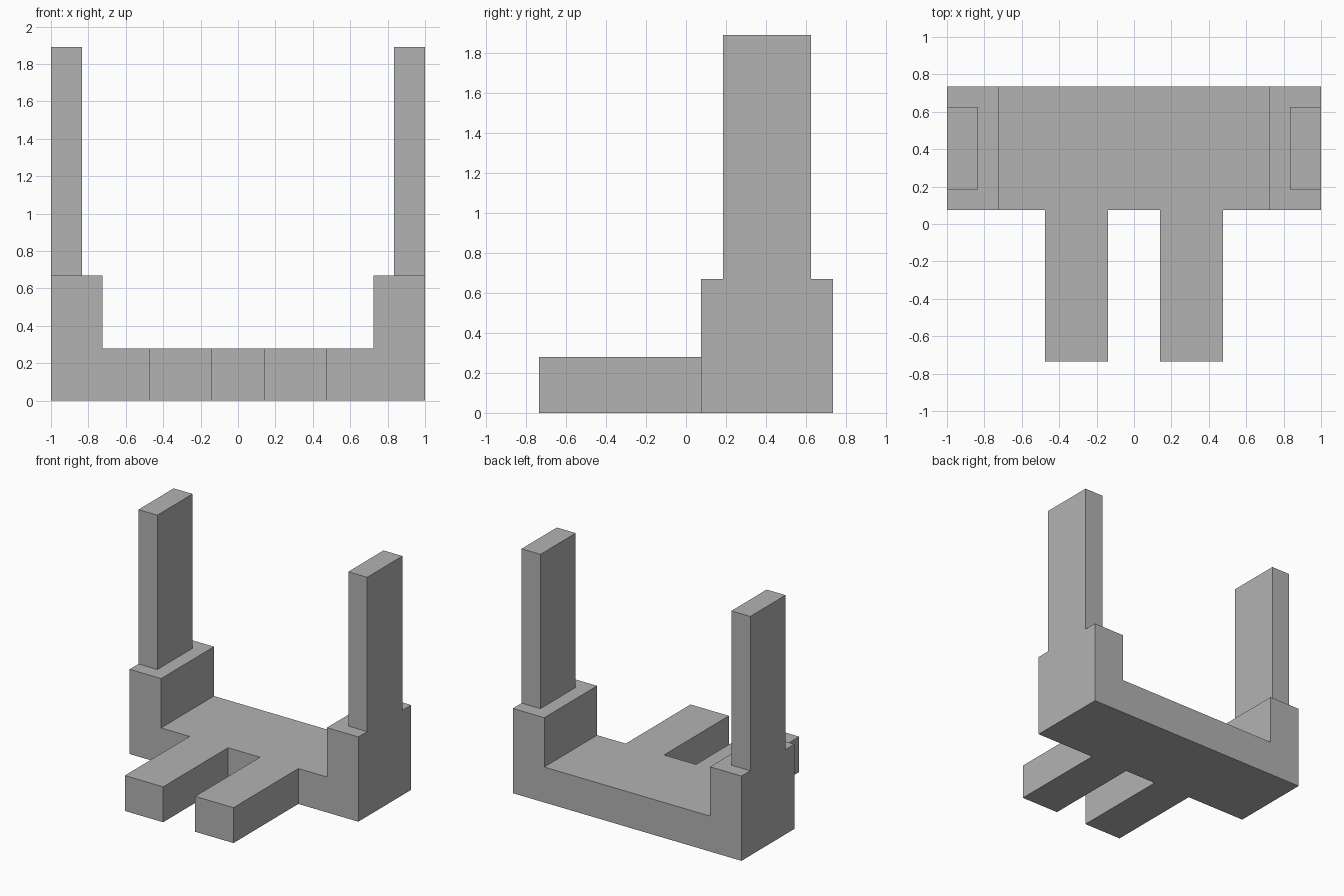
import bpy, bmesh

if "Cube" in bpy.data.objects:
    bpy.data.objects.remove(bpy.data.objects["Cube"])

grey = bpy.data.materials.new("plain grey")
grey.diffuse_color = (0.45, 0.45, 0.45, 1)
grey.use_nodes = True
grey.node_tree.nodes["Principled BSDF"].inputs["Base Color"].default_value = grey.diffuse_color

BACK, FRONT, TIP = 0.735, 0.075, -0.735      # depth of base and prongs
DECK, SHOULDER, TOP = 0.28, 0.67, 1.89       # heights
POST_Y0, POST_Y1, POST_IN = 0.185, 0.625, 0.835


def finish(name, bm):
    bmesh.ops.recalc_face_normals(bm, faces=bm.faces[:])
    mesh = bpy.data.meshes.new(name)
    bm.to_mesh(mesh)
    bm.free()
    mesh.materials.append(grey)
    bpy.context.collection.objects.link(bpy.data.objects.new(name, mesh))


def raise_faces(bm, faces, height):
    result = bmesh.ops.extrude_face_region(bm, geom=faces)["geom"]
    bmesh.ops.delete(bm, geom=[f for f in faces if f.is_valid], context="FACES")
    verts = [g for g in result if isinstance(g, bmesh.types.BMVert)]
    bmesh.ops.translate(bm, verts=verts, vec=(0, 0, height))
    return [g for g in result if isinstance(g, bmesh.types.BMFace)]


def quad(bm, x0, x1, y0, y1, z=0):
    return bm.faces.new([bm.verts.new((x, y, z)) for x, y in
                         ((x0, y0), (x1, y0), (x1, y1), (x0, y1))])


# Base deck with two prongs and raised shoulders, as one closed shell
bm = bmesh.new()
xs = (-1, -0.725, -0.475, -0.14, 0.14, 0.475, 0.725, 1)
for x0, x1 in zip(xs, xs[1:]):
    quad(bm, x0, x1, FRONT, BACK)
for x0, x1 in ((xs[2], xs[3]), (xs[4], xs[5])):
    quad(bm, x0, x1, TIP, FRONT)
bmesh.ops.remove_doubles(bm, verts=bm.verts[:], dist=1e-4)
bottom = bm.faces[:]
keep = [[v.co.copy() for v in f.verts] for f in bottom]
deck = raise_faces(bm, bottom, DECK)
for corners in keep:                          # underside
    bm.faces.new([bm.verts.new(c) for c in reversed(corners)])
bmesh.ops.remove_doubles(bm, verts=bm.verts[:], dist=1e-4)
ends = [f for f in deck if abs(f.calc_center_median().x) > 0.8]
for end in ends:
    shoulder = raise_faces(bm, [end], SHOULDER - DECK)[0]
    # Ledge around the foot of the post, flush on the outside
    ledge = raise_faces(bm, [shoulder], 0)[0]
    for v in ledge.verts:
        v.co.y = POST_Y0 if v.co.y < 0.4 else POST_Y1
        if abs(v.co.x) < 0.9:
            v.co.x = POST_IN if v.co.x > 0 else -POST_IN
    flat = [f for f in bm.faces if f.calc_area() < 1e-6]
    bmesh.ops.delete(bm, geom=[ledge] + flat, context="FACES")
finish("base_frame", bm)

# Upright posts, open where they meet the shoulders
for name, x0, x1 in (("left_post", -1, -POST_IN), ("right_post", POST_IN, 1)):
    bm = bmesh.new()
    raise_faces(bm, [quad(bm, x0, x1, POST_Y0, POST_Y1, SHOULDER)], TOP - SHOULDER)
    finish(name, bm)
